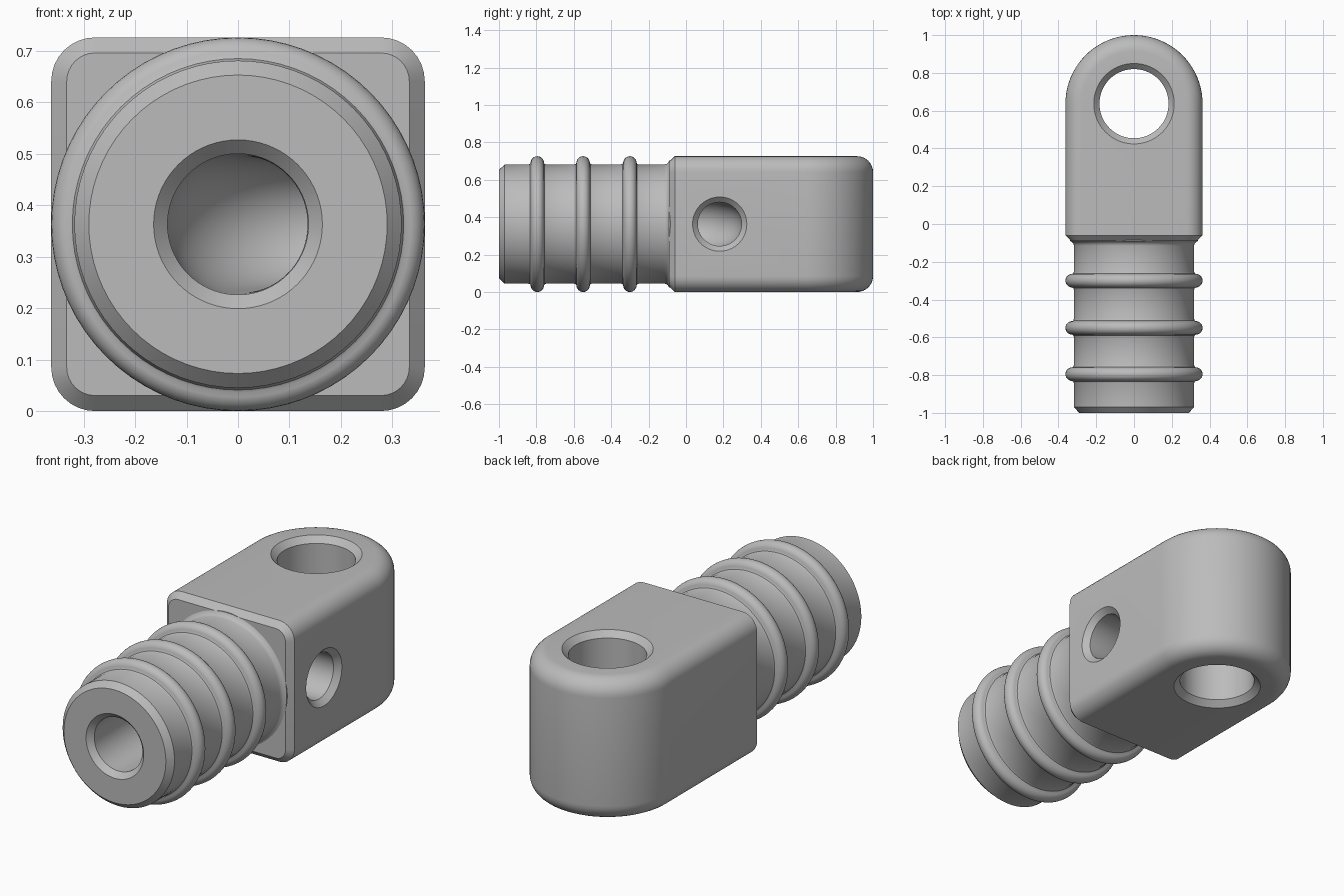
import bpy, bmesh
from math import sin, cos, pi
from mathutils import Vector

cube = bpy.data.objects.get("Cube")
if cube:
    bpy.data.objects.remove(cube, do_unlink=True)

W = 0.363          # half width and half height of the block
EYE_Y = 0.637      # centre of the rounded end
PORT_Y = 0.18      # centre of the side port
UP = Vector((0, 0, 1))
FORWARD = Vector((0, 1, 0))

grey = bpy.data.materials.new("plain_grey")
grey.use_nodes = True
grey.diffuse_color = (0.5, 0.5, 0.5, 1)
grey.node_tree.nodes["Principled BSDF"].inputs["Base Color"].default_value = (0.5, 0.5, 0.5, 1)


def finish(bm, name):
    bmesh.ops.recalc_face_normals(bm, faces=bm.faces)
    mesh = bpy.data.meshes.new(name)
    bm.to_mesh(mesh)
    bm.free()
    obj = bpy.data.objects.new(name, mesh)
    bpy.context.collection.objects.link(obj)
    mesh.materials.append(grey)
    return obj


def loft(bm, rings):
    """Skin closed rings of points and cap both ends."""
    rows = [[bm.verts.new(p) for p in ring] for ring in rings]
    n = len(rows[0])
    for a, b in zip(rows, rows[1:]):
        for i in range(n):
            j = (i + 1) % n
            bm.faces.new((a[i], a[j], b[j], b[i]))
    bm.faces.new(rows[0])
    bm.faces.new(rows[-1])


def tube(name, stations, sides=72):
    """Round solid through stations of (centre, axis, radius)."""
    rings = []
    for centre, axis, r in stations:
        side = axis.cross(UP) if abs(axis.z) < 0.5 else Vector((1, 0, 0))
        other = axis.cross(side)
        rings.append([centre + r * (side * cos(2 * pi * i / sides) + other * sin(2 * pi * i / sides))
                      for i in range(sides)])
    bm = bmesh.new()
    loft(bm, rings)
    return finish(bm, name)


# Block: D-shaped outline with rounded upper and lower rims
ROUND = 0.085
layers = [(ROUND * (1 - sin(t)), ROUND * (1 - cos(t))) for t in [i * pi / 16 for i in range(9)]]
layers = [(inset, z) for inset, z in layers]
layers += [(inset, 2 * W - z) for inset, z in reversed(layers)]
rings = []
for inset, z in layers:
    r = W - inset
    ring = [Vector((r * cos(pi * i / 40), EYE_Y + r * sin(pi * i / 40), z)) for i in range(41)]
    rings.append(ring + [Vector((-r, -0.06, z)), Vector((r, -0.06, z))])
bm = bmesh.new()
loft(bm, rings)
# chamfered front of the block
front = [f for f in bm.faces if all(v.co.y < -0.05 for v in f.verts)]
front = bmesh.ops.dissolve_faces(bm, faces=front)["region"]
bmesh.ops.recalc_face_normals(bm, faces=bm.faces)
bmesh.ops.inset_region(bm, faces=front, thickness=0.03, depth=0.03, use_even_offset=True)
body = finish(bm, "hose_fitting")

# Shaft: turned profile with three raised rings and a flared root
R = 0.318
profile = [(-1, 0.29), (-0.97, R)]
for y in (-0.795, -0.55, -0.30):
    profile += [(y - 0.048, R), (y - 0.039, R + 0.004)]
    profile += [(y - 0.036 * cos(a), R + 0.009 + 0.036 * sin(a)) for a in [i * pi / 12 for i in range(13)]]
    profile += [(y + 0.039, R + 0.004), (y + 0.048, R)]
profile += [(-0.115, R), (-0.105, 0.321), (-0.096, 0.328), (-0.09, 0.34), (-0.085, 0.34), (0, 0.3)]
shaft = tube("ribbed_shaft", [(Vector((0, y, W)), FORWARD, r) for y, r in profile])

# Eye cutter: through hole with a countersink at both ends
eye = tube("eye_cutter", [(Vector((0, EYE_Y, z)), UP, r) for z, r in
           [(-0.03, 0.243), (0.03, 0.183), (2 * W - 0.03, 0.183), (2 * W + 0.03, 0.243)]])

# Passage cutter: front bore bending to the port on the left side
BEND = 0.18
path = [(Vector((0, -1.03, W)), FORWARD, 0.193), (Vector((0, -0.972, W)), FORWARD, 0.137)]
for i in range(17):
    a = pi / 2 * i / 16
    path.append((Vector((BEND * (1 - cos(a)), PORT_Y - BEND + BEND * sin(a), W)),
                 Vector((sin(a), cos(a), 0)), 0.137 - 0.02 * i / 16))
out = Vector((1, 0, 0))
path += [(Vector((W - 0.028, PORT_Y, W)), out, 0.117), (Vector((W + 0.028, PORT_Y, W)), out, 0.173)]
passage = tube("passage_cutter", path)

# Join the shaft, then cut the holes
for tool, operation in ((shaft, "UNION"), (eye, "DIFFERENCE"), (passage, "DIFFERENCE")):
    mod = body.modifiers.new(tool.name, "BOOLEAN")
    mod.operation = operation
    mod.solver = "EXACT"
    mod.object = tool
bpy.context.view_layer.update()
result = bpy.data.meshes.new_from_object(body.evaluated_get(bpy.context.evaluated_depsgraph_get()))
body.modifiers.clear()
body.data = result
for tool in (shaft, eye, passage):
    bpy.data.objects.remove(tool, do_unlink=True)

# Smooth shading with crisp edges
for o in bpy.context.selected_objects:
    o.select_set(False)
body.select_set(True)
bpy.context.view_layer.objects.active = body
bpy.ops.object.shade_smooth_by_angle(angle=pi / 6)
